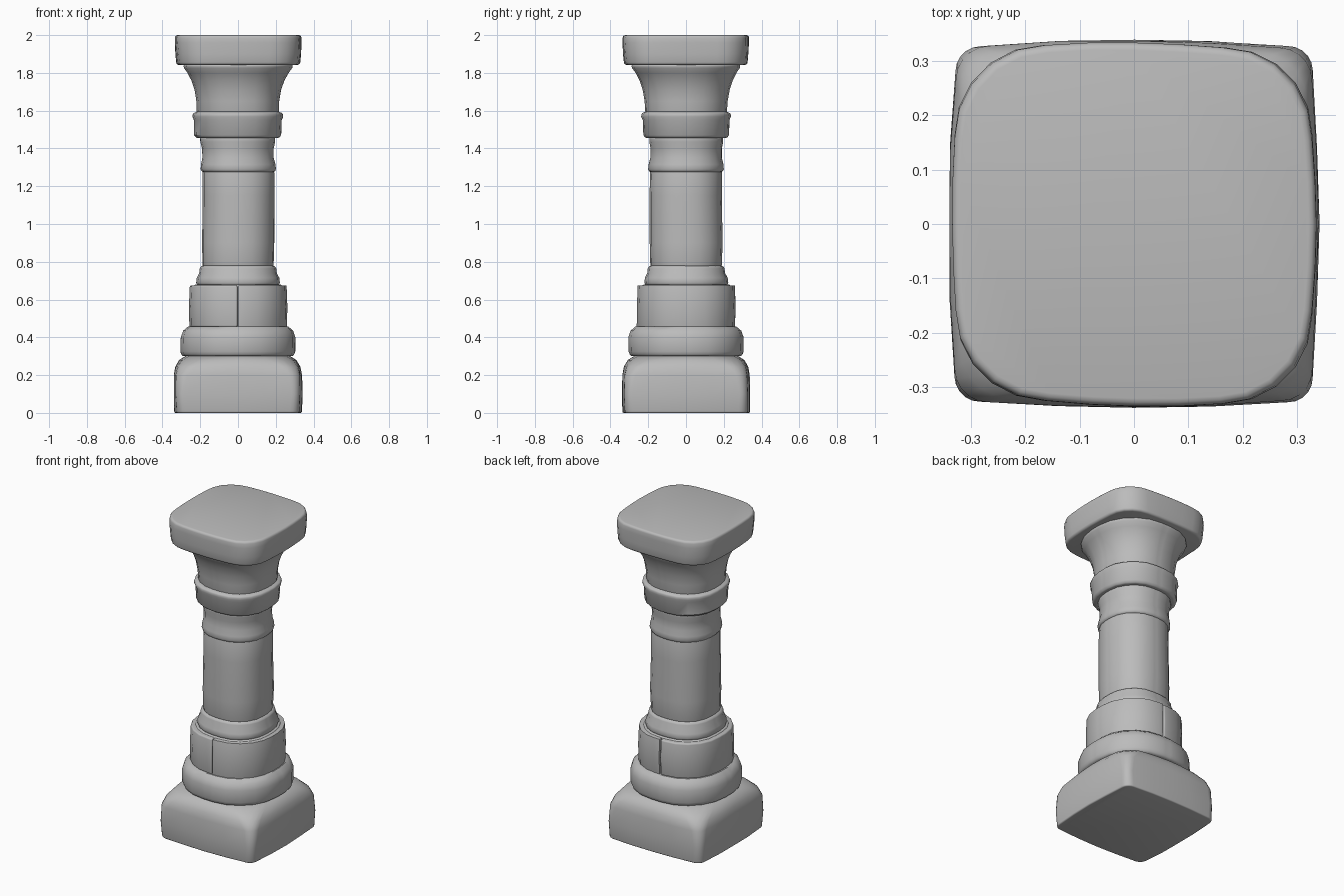
import bpy
import bmesh
from math import sin, cos, pi, radians
from mathutils import Vector, Matrix, noise

cube = bpy.data.objects.get("Cube")
if cube:
    bpy.data.objects.remove(cube, do_unlink=True)

# One weathered stone colour
stone = bpy.data.materials.new("grey stone")
stone.use_nodes = True
GREY = (0.5, 0.5, 0.5, 1.0)
stone.diffuse_color = GREY
bsdf = stone.node_tree.nodes["Principled BSDF"]
bsdf.inputs["Base Color"].default_value = GREY
bsdf.inputs["Roughness"].default_value = 0.8


def outline(half, corner, bulge):
    """Rounded square with softly bowed sides; a large corner makes it round."""
    points = []
    side = half - bulge
    c = side - corner
    for k in range(4):
        turn = Matrix.Rotation(k * pi / 2, 2)
        for i in range(6):
            a = i * pi / 10
            points.append(turn @ Vector((c + corner * cos(a), c + corner * sin(a))))
        for t in (0.5, 0, -0.5):
            points.append(turn @ Vector((c * t, side + bulge * (1 - t * t))))
    return points


def stone_block(name, rings, bulge=0.0, bevel=0.012, wobble=0.006, cut=0):
    """Loft rings of (height, half width, corner radius), worn at the edges."""
    bm = bmesh.new()
    loops = []
    for z, half, corner in rings:
        loop = []
        for p in outline(half, corner, bulge):
            v = Vector((p.x, p.y, z))
            n = noise.noise_vector(v * 4)
            loop.append(bm.verts.new(v + Vector((n.x, n.y, 0)) * wobble))
        loops.append(loop)
    for low, high in zip(loops, loops[1:]):
        for i in range(len(low)):
            j = (i + 1) % len(low)
            bm.faces.new((low[i], low[j], high[j], high[i]))
    bm.faces.new(loops[0][::-1])
    bm.faces.new(loops[-1])
    # Keep one half only, with a closed joint face
    if cut:
        geom = bm.verts[:] + bm.edges[:] + bm.faces[:]
        hit = bmesh.ops.bisect_plane(bm, geom=geom, plane_co=(cut * 0.003, 0, 0),
                                     plane_no=(cut, 0, 0), clear_inner=True)
        edges = [e for e in hit["geom_cut"] if isinstance(e, bmesh.types.BMEdge)]
        bmesh.ops.holes_fill(bm, edges=edges)
    bmesh.ops.recalc_face_normals(bm, faces=bm.faces)
    sharp = [e for e in bm.edges if e.is_manifold and e.calc_face_angle(0) > radians(42)]
    if sharp:
        bmesh.ops.bevel(bm, geom=sharp, offset=bevel, segments=3, profile=0.5,
                        affect='EDGES', clamp_overlap=True)
    mesh = bpy.data.meshes.new(name)
    bm.to_mesh(mesh)
    bm.free()
    mesh.materials.append(stone)
    obj = bpy.data.objects.new(name, mesh)
    bpy.context.collection.objects.link(obj)
    bpy.ops.object.select_all(action='DESELECT')
    obj.select_set(True)
    bpy.context.view_layer.objects.active = obj
    bpy.ops.object.shade_smooth_by_angle(angle=radians(40))
    return obj


def round_stone(name, profile, **options):
    """Nearly round course from (height, radius) pairs."""
    return stone_block(name, [(z, r, r * 0.88) for z, r in profile], **options)


# Square plinth, its upper edge worn most at the corners
stone_block("plinth", [(0, 0.338, 0.05), (0.1, 0.341, 0.045), (0.2, 0.34, 0.06),
                       (0.245, 0.331, 0.09), (0.28, 0.31, 0.14), (0.305, 0.27, 0.18)],
            bulge=0.012, bevel=0.008)

# Lower round courses
round_stone("base_ring", [(0.3, 0.295), (0.325, 0.304), (0.4, 0.304),
                          (0.435, 0.292), (0.458, 0.265)])
round_stone("drum_core", [(0.45, 0.235), (0.68, 0.235)])
for side, label in ((1, "left"), (-1, "right")):
    round_stone("drum_" + label, [(0.455, 0.259), (0.565, 0.261), (0.675, 0.258)],
                cut=side)
round_stone("shaft_foot", [(0.67, 0.215), (0.69, 0.223), (0.715, 0.22), (0.74, 0.207),
                           (0.765, 0.204), (0.78, 0.196)])

# Plain shaft
round_stone("shaft", [(0.775, 0.19), (0.9, 0.192), (1.15, 0.191), (1.28, 0.19)],
            bevel=0.008)

# Upper collars
round_stone("neck", [(1.275, 0.192), (1.29, 0.199), (1.315, 0.197), (1.35, 0.188),
                     (1.4, 0.188), (1.435, 0.196), (1.46, 0.196)], bevel=0.008)
round_stone("collar", [(1.455, 0.215), (1.47, 0.228), (1.55, 0.23), (1.568, 0.238),
                       (1.585, 0.236), (1.595, 0.215)], bevel=0.006)

# Flared capital and square top slab
round_stone("capital", [(1.58, 0.215), (1.65, 0.218), (1.71, 0.228), (1.76, 0.245),
                        (1.8, 0.266), (1.825, 0.284), (1.838, 0.288), (1.848, 0.28)],
            bevel=0.005)
stone_block("top_slab", [(1.842, 0.326, 0.16), (1.9, 0.331, 0.16), (1.96, 0.334, 0.16),
                         (2.0, 0.334, 0.17)], bulge=0.006, bevel=0.014)
